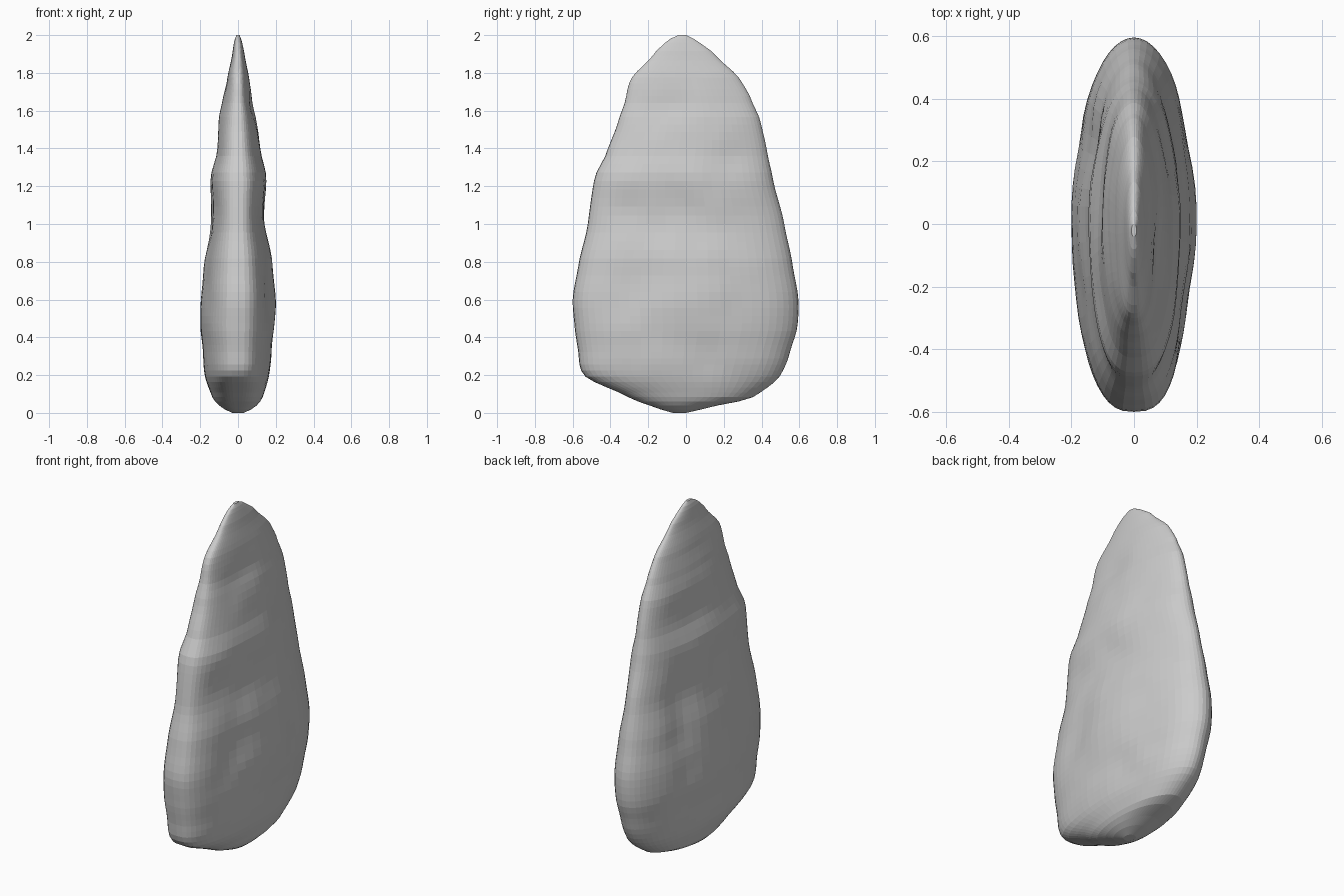
import bpy, bmesh, math
from mathutils import Vector, noise

cube = bpy.data.objects.get("Cube")
if cube:
    bpy.data.objects.remove(cube)

# Stone colour
stone = bpy.data.materials.new("stone_grey")
stone.use_nodes = True
grey = (0.6, 0.6, 0.6, 1)
stone.diffuse_color = grey
stone.node_tree.nodes["Principled BSDF"].inputs["Base Color"].default_value = grey

# Outline stations: height, front edge, back edge, right face, left face
STATIONS = [
    (0.00, -0.07, 0.00, -0.03, 0.03), (0.03, -0.17, 0.13, -0.09, 0.09),
    (0.08, -0.30, 0.35, -0.135, 0.13), (0.20, -0.54, 0.50, -0.175, 0.165),
    (0.32, -0.57, 0.55, -0.185, 0.18), (0.46, -0.59, 0.59, -0.20, 0.195),
    (0.60, -0.60, 0.595, -0.195, 0.20), (0.78, -0.57, 0.565, -0.18, 0.185),
    (1.00, -0.52, 0.52, -0.145, 0.145), (1.24, -0.485, 0.46, -0.145, 0.15),
    (1.38, -0.42, 0.43, -0.115, 0.125), (1.54, -0.36, 0.395, -0.105, 0.10),
    (1.66, -0.32, 0.345, -0.08, 0.075), (1.76, -0.295, 0.29, -0.06, 0.06),
    (1.90, -0.17, 0.15, -0.03, 0.035), (1.97, -0.10, 0.06, -0.02, 0.02),
    (2.00, -0.04, 0.00, -0.008, 0.008)]

# Struck hollows: side, y, z, half width, half height, depth
HOLLOWS = [
    (1, -0.32, 0.64, 0.2, 0.17, 0.028), (1, 0.3, 0.6, 0.14, 0.2, 0.012),
    (1, -0.15, 1.08, 0.3, 0.1, 0.012), (1, 0.26, 1.33, 0.18, 0.1, 0.014),
    (1, 0.1, 0.3, 0.12, 0.12, 0.008), (1, -0.1, 1.62, 0.16, 0.09, 0.01),
    (-1, 0.25, 0.85, 0.11, 0.35, 0.02), (-1, 0.1, 1.45, 0.2, 0.1, 0.01),
    (-1, -0.25, 0.75, 0.16, 0.14, 0.012), (-1, -0.2, 1.1, 0.2, 0.1, 0.008)]


def slope(i):
    a, b = STATIONS[max(i - 1, 0)], STATIONS[min(i + 1, len(STATIONS) - 1)]
    return [0.7 * (q - p) / (b[0] - a[0]) for p, q in zip(a[1:], b[1:])]


def station(z):
    """Smoothly blended outline at a height."""
    i = max(n for n, s in enumerate(STATIONS[:-1]) if s[0] <= z)
    a, b = STATIONS[i], STATIONS[i + 1]
    h = b[0] - a[0]
    t = (z - a[0]) / h
    ease = t * t * (3 - 2 * t)
    lead, trail = h * t * (1 - t) ** 2, h * t * t * (t - 1)
    return [p + (q - p) * ease + m * lead + n * trail
            for p, q, m, n in zip(a[1:], b[1:], slope(i), slope(i + 1))]


def chipping(side, y, z):
    """Depth removed from a broad face, with a little roughness."""
    spot = Vector((side * 5, y * 6, z * 6))
    cut = 0.006 * noise.noise(spot)
    for face, cy, cz, wide, tall, depth in HOLLOWS:
        if face * side > 0:
            cut += depth * math.exp(-((y - cy) / wide) ** 2 - ((z - cz) / tall) ** 2)
    return cut


# Loft of lens sections, blunter at the front than at the back
ROWS, SEGS = 56, 60
bm = bmesh.new()
rings = []
for i in range(ROWS + 1):
    u = i / ROWS
    z = 2 * (0.5 * u + 0.5 * (1 - math.cos(math.pi * u)) / 2)
    front, back, right, left = station(z)
    ring = []
    for j in range(SEGS):
        a = math.tau * j / SEGS
        c, s = math.cos(a), math.sin(a)
        y = (front + back) / 2 + (back - front) / 2 * s
        side = math.copysign(1, c)
        x = (left if c > 0 else -right) * abs(c) ** (0.87 + 0.13 * s)
        x -= chipping(side, y, z) * abs(c) * min(1, 4 * z, 2.5 * (2 - z))
        ring.append(bm.verts.new((x * side, y, z)))
    rings.append(ring)
for low, high in zip(rings, rings[1:]):
    for j in range(SEGS):
        k = (j + 1) % SEGS
        bm.faces.new((low[j], low[k], high[k], high[j]))

# Closing fans at the base and the tip
for ring in (rings[0], rings[-1]):
    pole = bm.verts.new(sum((v.co for v in ring), Vector()) / SEGS)
    for j in range(SEGS):
        bm.faces.new((ring[j], ring[(j + 1) % SEGS], pole))
bmesh.ops.recalc_face_normals(bm, faces=bm.faces)

mesh = bpy.data.meshes.new("flaked_stone")
bm.to_mesh(mesh)
bm.free()
mesh.materials.append(stone)
blade = bpy.data.objects.new("flaked_stone", mesh)
bpy.context.collection.objects.link(blade)
